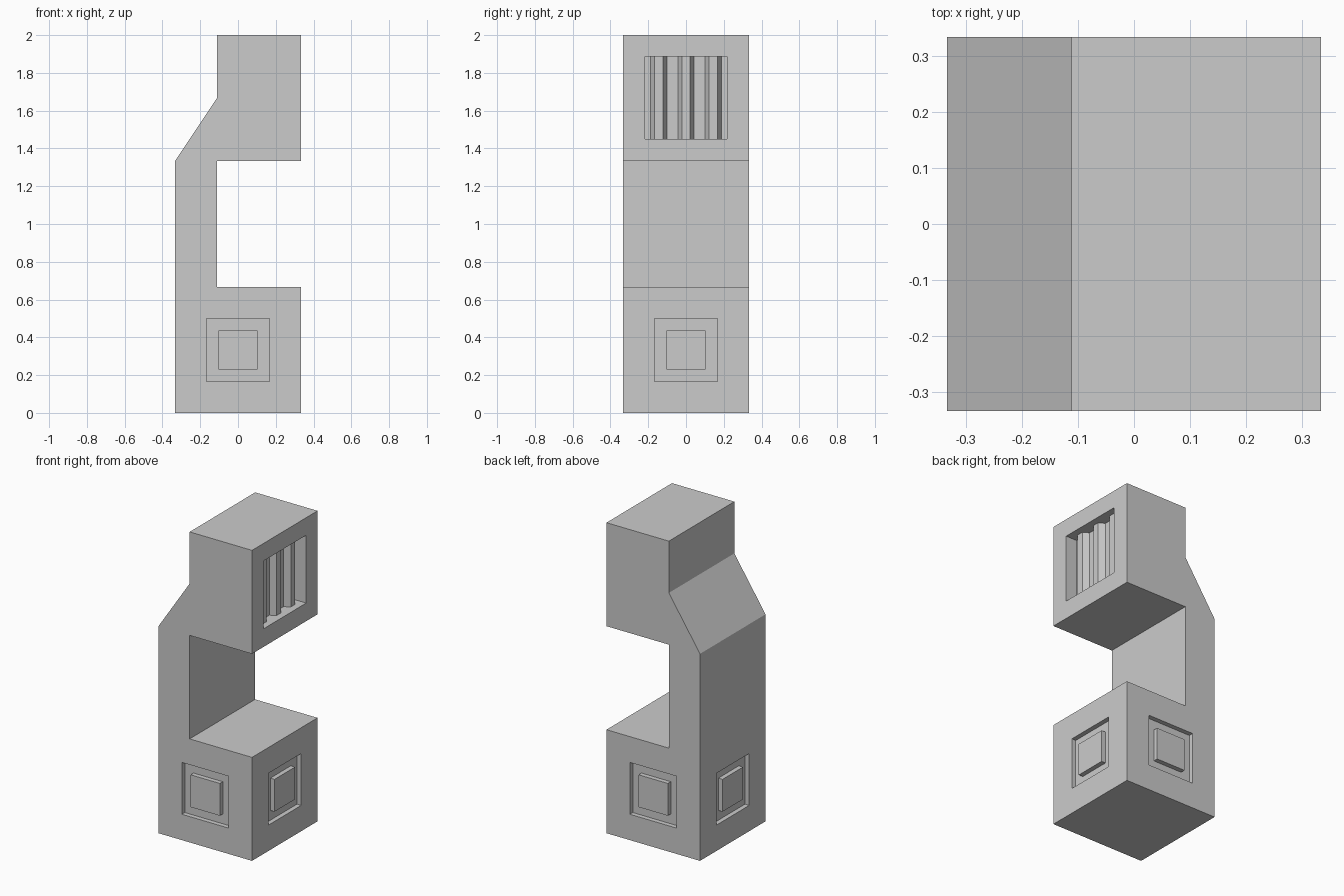
import bpy, bmesh, math
from mathutils import Matrix

if "Cube" in bpy.data.objects:
    bpy.data.objects.remove(bpy.data.objects["Cube"])

H = 1 / 3          # half width of the column
PANEL_DEPTH = 0.03
VENT_FLOOR = 0.08


def make_object(name, bm):
    bmesh.ops.recalc_face_normals(bm, faces=bm.faces)
    mesh = bpy.data.meshes.new(name)
    bm.to_mesh(mesh)
    bm.free()
    ob = bpy.data.objects.new(name, mesh)
    bpy.context.collection.objects.link(ob)
    return ob


def add_box(bm, x, y, z, rot=0.0):
    """Box from (min, max) ranges, turned about the z axis."""
    m = (Matrix.Rotation(rot, 4, 'Z')
         @ Matrix.Translation((sum(x) / 2, sum(y) / 2, sum(z) / 2))
         @ Matrix.Diagonal((x[1] - x[0], y[1] - y[0], z[1] - z[0], 1)))
    bmesh.ops.create_cube(bm, size=1, matrix=m)


def cut(ob, cutter):
    mod = ob.modifiers.new("recesses", 'BOOLEAN')
    mod.operation = 'DIFFERENCE'
    mod.solver = 'EXACT'
    mod.object = cutter
    cutter.hide_render = True
    cutter.hide_set(True)


# Body: side profile extruded across the depth
profile = [(-H, 0), (H, 0), (H, 2 / 3), (-H / 3, 2 / 3), (-H / 3, 4 / 3),
           (H, 4 / 3), (H, 2), (-H / 3, 2), (-H / 3, 5 / 3), (-H, 4 / 3)]
bm = bmesh.new()
face = bm.faces.new([bm.verts.new((x, -H, z)) for x, z in profile])
ext = bmesh.ops.extrude_face_region(bm, geom=[face])
bmesh.ops.translate(bm, vec=(0, 2 * H, 0),
                    verts=[v for v in ext["geom"] if isinstance(v, bmesh.types.BMVert)])
body = make_object("body", bm)

# Square frame recesses on the four base sides, around a flush centre block
bm = bmesh.new()
o, i, c = 0.167, 0.104, H
depth = (H - PANEL_DEPTH, H + 0.1)
for k in range(4):
    a = k * math.pi / 2
    add_box(bm, depth, (-o, o), (c + i, c + o), a)
    add_box(bm, depth, (-o, o), (c - o, c - i), a)
    add_box(bm, depth, (-o, -i), (c - i, c + i), a)
    add_box(bm, depth, (i, o), (c - i, c + i), a)
bmesh.ops.remove_doubles(bm, verts=bm.verts, dist=1e-5)
# drop the interior faces where the frame strips touch
panel_cutter = make_object("panel_cutter", bm)
panel_cutter.hide_render = True
mod = body.modifiers.new("panel_recesses", 'BOOLEAN')
mod.solver = 'EXACT'
mod.use_self = True
mod.object = panel_cutter
panel_cutter.hide_set(True)

# Vent opening in the head
bm = bmesh.new()
add_box(bm, (H - VENT_FLOOR, H + 0.1), (-0.218, 0.218), (1.45, 1.887))
cut(body, make_object("vent_cutter", bm))

# Three hexagonal vent bars, half sunk into the vent floor
bm = bmesh.new()
for k in (-1, 0, 1):
    bmesh.ops.create_cone(
        bm, cap_ends=True, segments=6, radius1=0.043, radius2=0.043, depth=0.439,
        matrix=Matrix.Translation((H - VENT_FLOOR, k * 0.144, 1.6685)))
bars = make_object("vent_bars", bm)
# flat side faces outward
if max(abs(v.co.y) for v in bars.data.vertices) < 0.185:
    for v in bars.data.vertices:
        k = round(v.co.y / 0.144)
        dx, dy = v.co.x - (H - VENT_FLOOR), v.co.y - k * 0.144
        v.co.x, v.co.y = H - VENT_FLOOR - dy, k * 0.144 + dx
